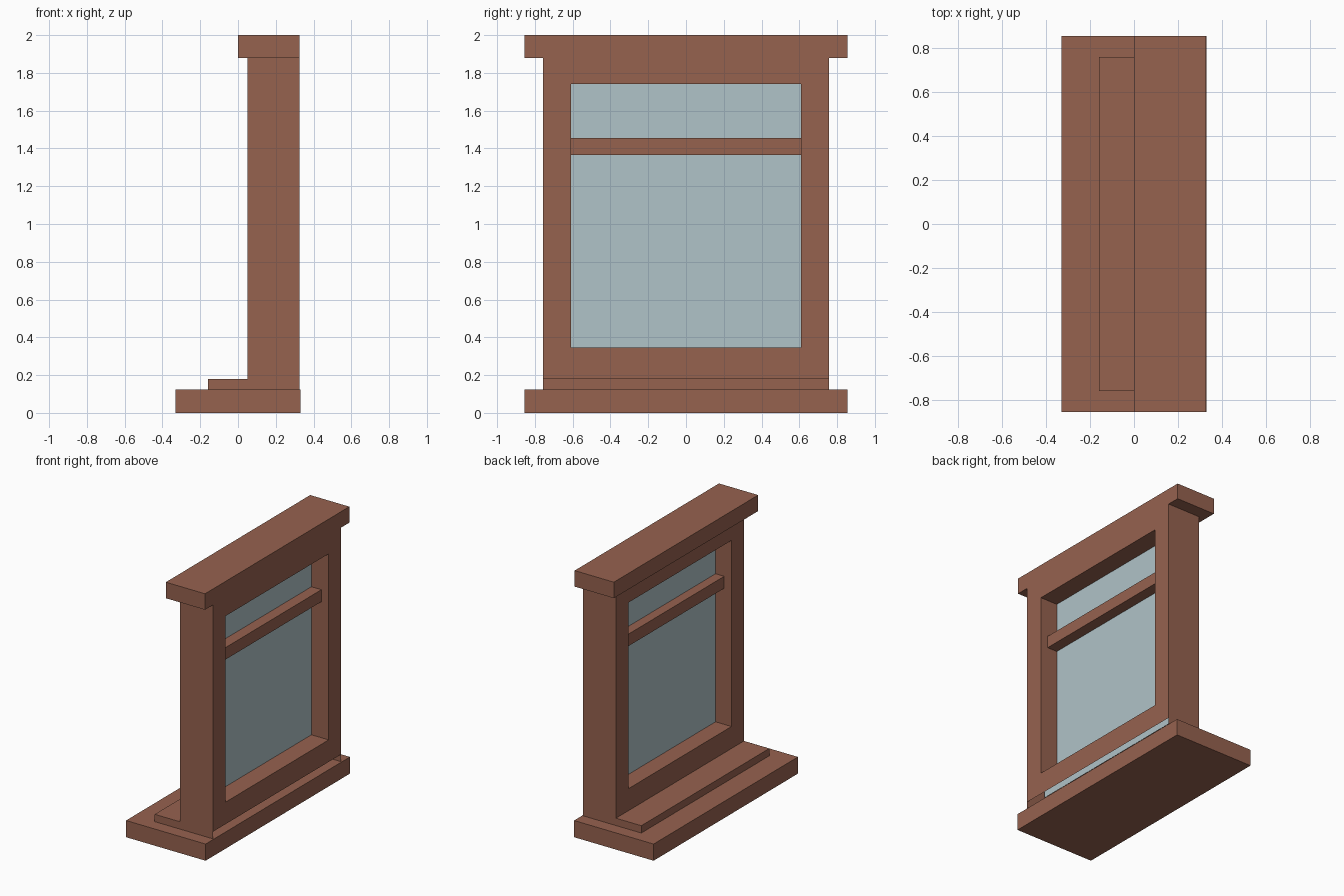
import bpy, bmesh
from mathutils import Vector

if "Cube" in bpy.data.objects:
    bpy.data.objects.remove(bpy.data.objects["Cube"])


def material(name, color):
    m = bpy.data.materials.new(name)
    m.diffuse_color = color
    m.use_nodes = True
    m.node_tree.nodes["Principled BSDF"].inputs["Base Color"].default_value = m.diffuse_color
    return m


WOOD = material("painted_wood", (0.305, 0.122, 0.078, 1))
GLASS = material("pane_glass", (0.434, 0.546, 0.578, 1))


def finish(name, bm, mat):
    bmesh.ops.recalc_face_normals(bm, faces=bm.faces[:])
    mesh = bpy.data.meshes.new(name)
    bm.to_mesh(mesh)
    bm.free()
    mesh.materials.append(mat)
    ob = bpy.data.objects.new(name, mesh)
    bpy.context.collection.objects.link(ob)
    return ob


def box_bm(x, half_y, z):
    """Box from x and z ranges, symmetric in y."""
    bm = bmesh.new()
    bmesh.ops.create_cube(bm, size=1)
    for v in bm.verts:
        v.co = Vector((x[v.co.x > 0], half_y if v.co.y > 0 else -half_y, z[v.co.z > 0]))
    return bm


def drop_faces(bm, test):
    bm.normal_update()
    doomed = [f for f in bm.faces if test(f.calc_center_median(), f.normal)]
    bmesh.ops.delete(bm, geom=doomed, context='FACES')


# Sill slab and top cap
finish("sill", box_bm((-0.33, 0.33), 0.855, (0, 0.125)), WOOD)
finish("top_cap", box_bm((0.0, 0.325), 0.855, (1.88, 2.0)), WOOD)

# Raised step on the sill: hollow under the frame, open towards +x
bm = box_bm((-0.16, 0.325), 0.758, (0.125, 0.18))
bmesh.ops.bisect_plane(bm, geom=bm.verts[:] + bm.edges[:] + bm.faces[:],
                       plane_co=(0.05, 0, 0), plane_no=(1, 0, 0))
drop_faces(bm, lambda c, n: n.x > 0.9 or n.z < -0.9 or (n.z > 0.9 and c.x > 0.05))
finish("sill_step", bm, WOOD)

# Window frame: rectangular ring extruded through its depth, open underneath
bm = bmesh.new()


def rect(half_y, z0, z1):
    return [bm.verts.new((0.05, y, z)) for y, z in
            ((-half_y, z0), (half_y, z0), (half_y, z1), (-half_y, z1))]


outer, inner = rect(0.758, 0.18, 1.88), rect(0.61, 0.345, 1.74)
ring = [bm.faces.new((outer[i], outer[i - 1], inner[i - 1], inner[i])) for i in range(4)]
new = bmesh.ops.extrude_face_region(bm, geom=ring, use_keep_orig=True)["geom"]
bmesh.ops.translate(bm, vec=(0.275, 0, 0),
                    verts=[g for g in new if isinstance(g, bmesh.types.BMVert)])
bmesh.ops.recalc_face_normals(bm, faces=bm.faces[:])
drop_faces(bm, lambda c, n: c.z < 0.19)
finish("window_frame", bm, WOOD)

# Crossbar between the upper and lower panes
finish("crossbar", box_bm((0.11, 0.265), 0.61, (1.365, 1.455)), WOOD)

# Single glass sheet set into the frame
bm = bmesh.new()
bm.faces.new([bm.verts.new((0.182, y, z)) for y, z in
              ((-0.74, 0.26), (0.74, 0.26), (0.74, 1.82), (-0.74, 1.82))])
finish("glass_pane", bm, GLASS)
